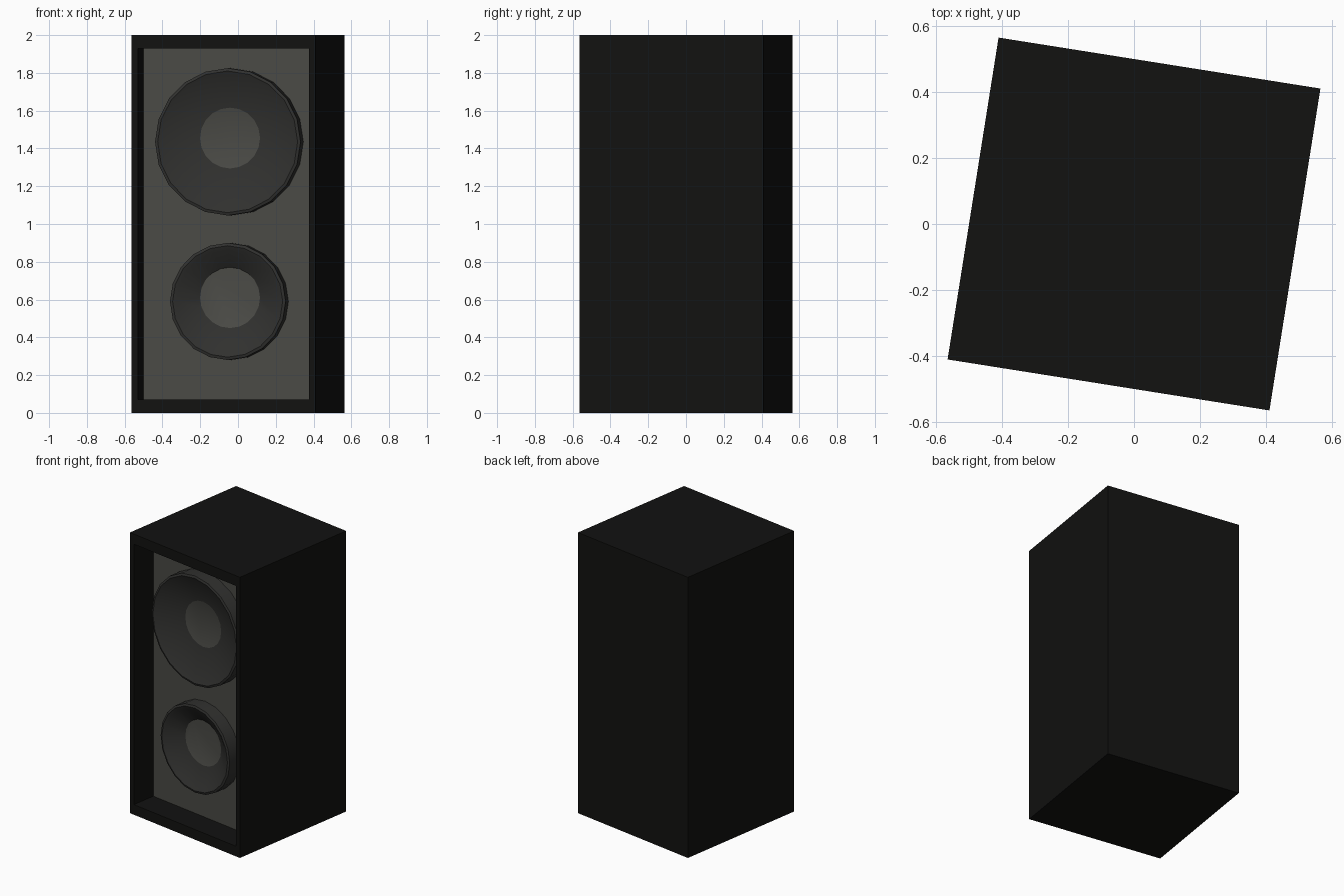
import bpy, bmesh, math
from mathutils import Matrix, Vector

if "Cube" in bpy.data.objects:
    bpy.data.objects.remove(bpy.data.objects["Cube"])

SIDE, HEIGHT, RECESS = 0.987, 2.0, 0.18
FRONT = -SIDE / 2
TURN = Matrix.Rotation(math.radians(-9.0), 4, 'Z')


def material(name, rgb):
    m = bpy.data.materials.new(name)
    m.diffuse_color = (*rgb, 1)
    m.use_nodes = True
    m.node_tree.nodes["Principled BSDF"].inputs["Base Color"].default_value = m.diffuse_color
    return m


black = material("cabinet_black", (0.006, 0.006, 0.0055))
grey = material("baffle_grey", (0.068, 0.068, 0.06))
dark = material("cone_dark", (0.03, 0.03, 0.028))


def finish(bm, name, mats, smooth):
    bm.transform(TURN)
    me = bpy.data.meshes.new(name)
    bm.to_mesh(me)
    bm.free()
    ob = bpy.data.objects.new(name, me)
    bpy.context.collection.objects.link(ob)
    for m in mats:
        me.materials.append(m)
    if smooth:
        bpy.ops.object.select_all(action='DESELECT')
        ob.select_set(True)
        bpy.context.view_layer.objects.active = ob
        bpy.ops.object.shade_smooth_by_angle(angle=math.radians(30))
    return ob


# Cabinet: box with an inset front pushed back to form the baffle
bm = bmesh.new()
bmesh.ops.create_cube(bm, size=1)
front = min(bm.faces, key=lambda f: f.calc_center_median().y)
bmesh.ops.inset_region(bm, faces=[front], thickness=0.051)
baffle = bmesh.ops.extrude_discrete_faces(bm, faces=[front])["faces"][0]
bmesh.ops.translate(bm, verts=baffle.verts, vec=(0, RECESS / SIDE, 0))
baffle.material_index = 1
bmesh.ops.scale(bm, verts=bm.verts, vec=(SIDE, SIDE, HEIGHT))
bmesh.ops.translate(bm, verts=bm.verts, vec=(0, 0, HEIGHT / 2))
finish(bm, "cabinet", [black, grey], False)


# Speaker driver: lathed surround and cone with a flat centre cap
def driver(name, z, radius, sides=20):
    # (radius, depth behind cabinet front, upward shift of the ring)
    profile = [(radius, RECESS, 0), (radius, 0.085, 0),
               (radius - 0.015, 0.08, 0), (radius - 0.035, 0.09, 0),
               (0.161, 0.16, 0.02)]
    bm = bmesh.new()
    rings = []
    for r, d, up in profile:
        rings.append([bm.verts.new(Vector((
            0.01 + r * math.cos(2 * math.pi * i / sides),
            FRONT + d,
            z + up + r * math.sin(2 * math.pi * i / sides))))
            for i in range(sides)])
    for a, b in zip(rings, rings[1:]):
        for i in range(sides):
            j = (i + 1) % sides
            bm.faces.new((a[i], a[j], b[j], b[i]))
    cap = bm.faces.new(rings[-1])
    cap.material_index = 1
    cap.normal_update()
    bmesh.ops.recalc_face_normals(bm, faces=bm.faces)
    cap.normal_update()
    if cap.normal.y > 0:
        bmesh.ops.reverse_faces(bm, faces=bm.faces)
    finish(bm, name, [dark, grey], True)


driver("upper_driver", 1.435, 0.39)
driver("lower_driver", 0.59, 0.31)
